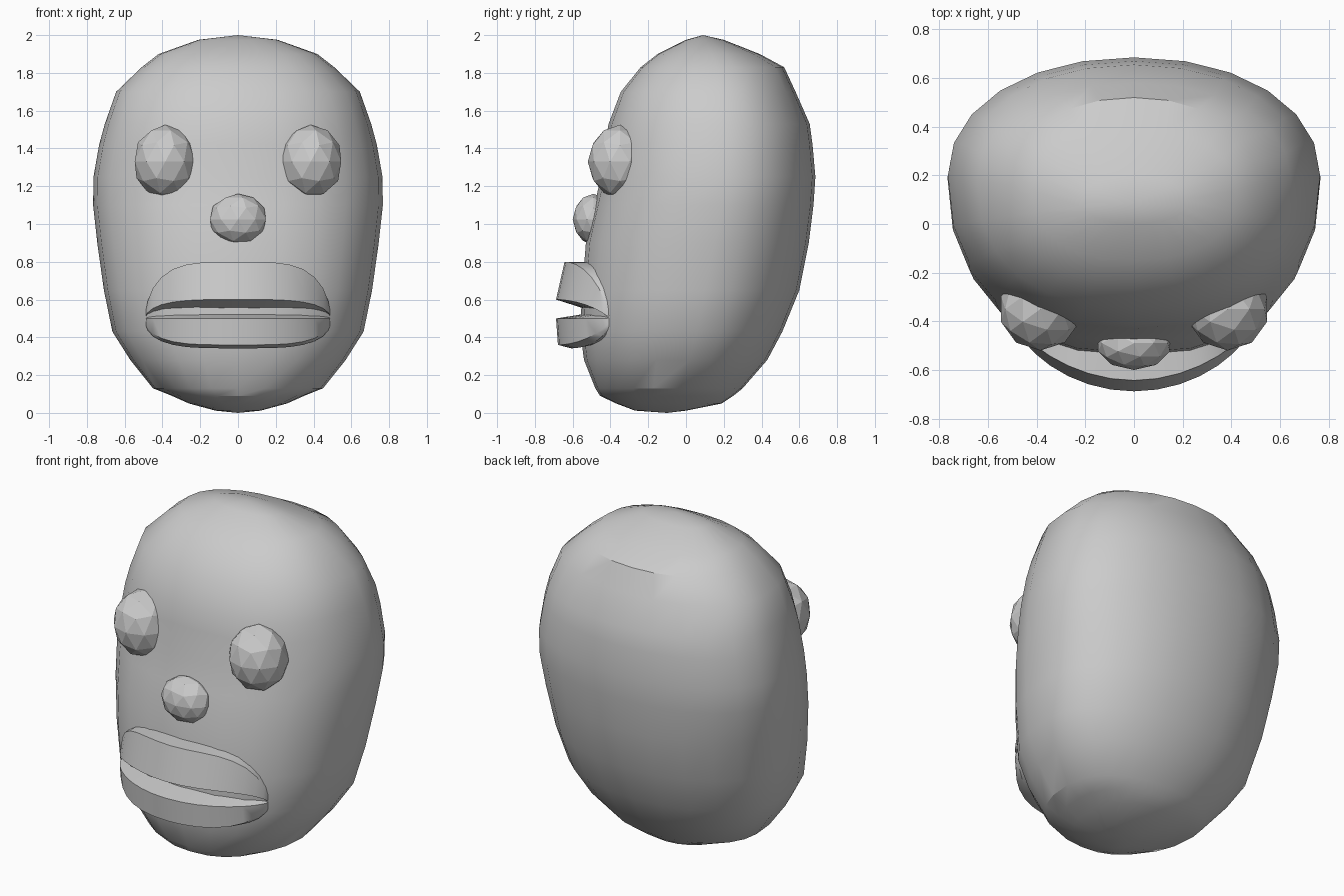
import bpy, bmesh, math

if "Cube" in bpy.data.objects:
    bpy.data.objects.remove(bpy.data.objects["Cube"])


def finish(bm, name, angle=None):
    bmesh.ops.recalc_face_normals(bm, faces=bm.faces)
    mesh = bpy.data.meshes.new(name)
    bm.to_mesh(mesh)
    bm.free()
    ob = bpy.data.objects.new(name, mesh)
    bpy.context.collection.objects.link(ob)
    if angle:
        bpy.ops.object.select_all(action='DESELECT')
        ob.select_set(True)
        bpy.context.view_layer.objects.active = ob
        bpy.ops.object.shade_smooth_by_angle(angle=math.radians(angle))
    return ob


def loft(bm, rings):
    rows = [[bm.verts.new(p) for p in r] for r in rings]
    n = len(rows[0])
    for a, b in zip(rows, rows[1:]):
        for i in range(n):
            j = (i + 1) % n
            bm.faces.new((a[i], a[j], b[j], b[i]))
    return rows


# Head: horizontal sections (z, half width, widest y, front y, back y)
sections = [
    (0.012, 0.12, -0.10, -0.27, 0.00), (0.05, 0.26, -0.08, -0.37, 0.19),
    (0.09, 0.35, -0.05, -0.455, 0.25), (0.13, 0.45, -0.03, -0.48, 0.30),
    (0.28, 0.57, 0.02, -0.54, 0.43), (0.43, 0.665, 0.06, -0.56, 0.51),
    (0.65, 0.71, 0.10, -0.55, 0.60), (0.90, 0.745, 0.15, -0.53, 0.65),
    (1.10, 0.767, 0.19, -0.485, 0.675), (1.25, 0.765, 0.20, -0.45, 0.685),
    (1.42, 0.735, 0.20, -0.43, 0.67), (1.53, 0.705, 0.20, -0.41, 0.655),
    (1.70, 0.645, 0.18, -0.345, 0.58), (1.83, 0.51, 0.16, -0.24, 0.52),
    (1.90, 0.42, 0.14, -0.15, 0.39), (1.975, 0.21, 0.10, 0.00, 0.20)]
N = 24


def head_ring(z, w, ym, yf, yb):
    pts = []
    for i in range(N):
        a = 2 * math.pi * i / N
        c, s = math.cos(a), math.sin(a)
        e = 2 / (2.35 if s < 0 else 2.1)
        x = w * math.copysign(abs(c) ** e, c)
        depth = (yb - ym) if s > 0 else (yf - ym)
        pts.append((x, ym + depth * abs(s) ** e, z))
    return pts


bm = bmesh.new()
rows = loft(bm, [head_ring(*s) for s in sections])
for row, pole in ((rows[0], (0, -0.1, 0)), (rows[-1], (0, 0.09, 2.0))):
    p = bm.verts.new(pole)
    for i in range(N):
        bm.faces.new((row[i], row[(i + 1) % N], p))
finish(bm, "head", 30)


# Eyes and nose: faceted balls set into the face
def ball(name, loc, radii):
    bm = bmesh.new()
    bmesh.ops.create_icosphere(bm, subdivisions=2, radius=1)
    for v in bm.verts:
        v.co = [l + r * c for l, r, c in zip(loc, radii, v.co)]
    finish(bm, name)


for side, label in ((-1, "right"), (1, "left")):
    ball("eye_" + label, (side * 0.385, -0.35, 1.33), (0.17, 0.17, 0.195))
ball("nose", (0, -0.49, 1.025), (0.155, 0.11, 0.135))


# Lips: wedge sections swept around the mouth arc
def lip(name, section):
    rings = []
    for i in range(17):
        u = 0.995 * math.sin(math.pi * (i / 16 - 0.5))
        bulge = max(0, 1 - u * u) ** 0.7
        yf = -0.41 - 0.278 * bulge
        h = math.sqrt(1 - u ** 4)
        yb = -0.34 - 0.16 * bulge
        rings.append([(0.49 * u, y, z) for y, z in section(yf, yb, h)])
    bm = bmesh.new()
    rows = loft(bm, rings)
    bm.faces.new(rows[0])
    bm.faces.new(rows[-1])
    finish(bm, name, 30)


lip("upper_lip", lambda yf, yb, h: [
    (yb, 0.50 + 0.30 * h), (yf + 0.045 * h, 0.50 + 0.30 * h),
    (yf, 0.50 + 0.10 * h), (yb, 0.50 + 0.04 * h)])
lip("lower_lip", lambda yf, yb, h: [
    (yb, 0.51 + 0.02 * h), (yf, 0.50),
    (yf + 0.01, 0.49 - 0.13 * h), (yf + 0.08 * h, 0.48 - 0.138 * h),
    (yb, 0.49 - 0.13 * h)])
